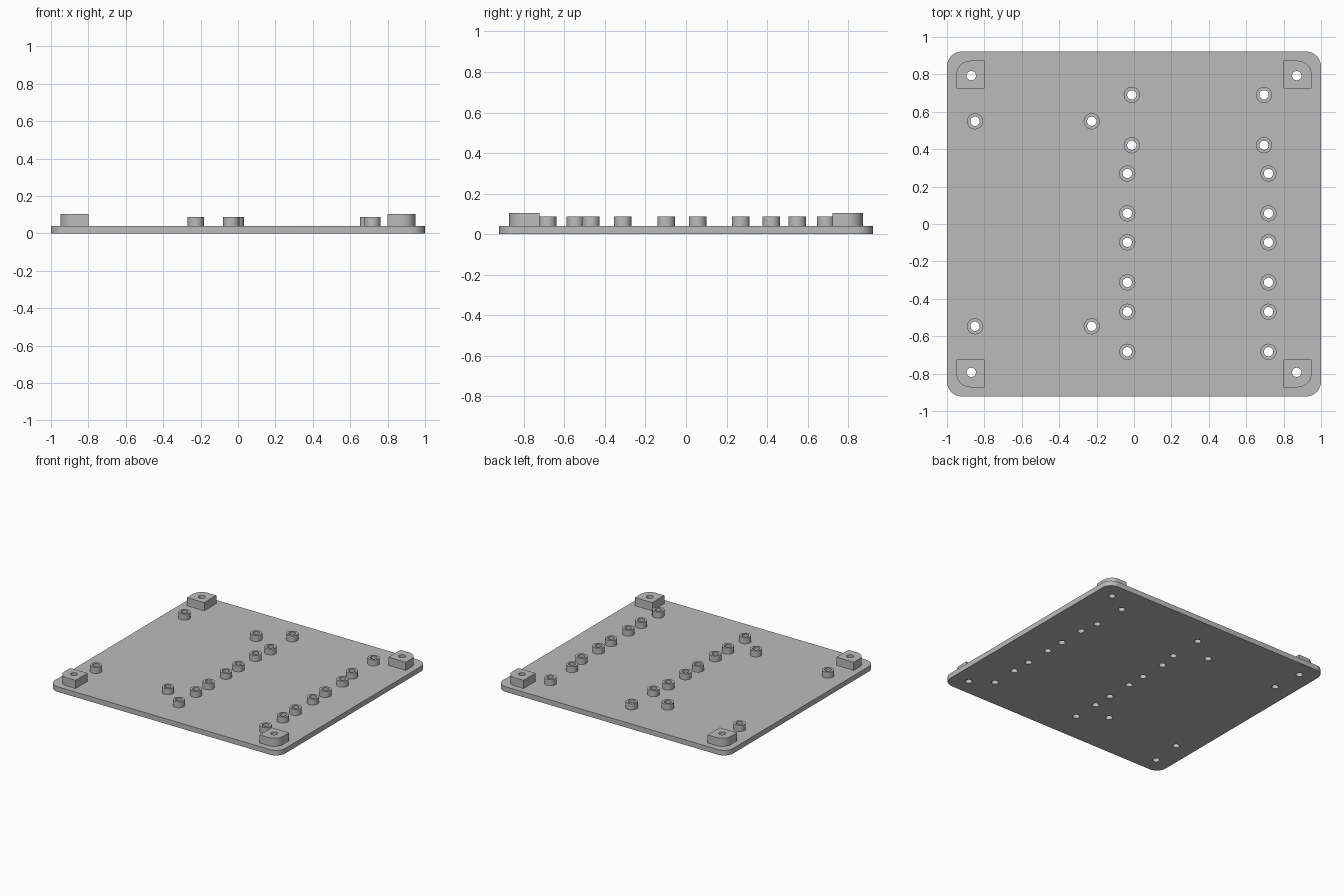
import bpy, bmesh
from math import cos, sin, pi
from mathutils import Vector

cube = bpy.data.objects.get("Cube")
if cube:
    bpy.data.objects.remove(cube, do_unlink=True)

grey = bpy.data.materials.new("plain grey")
grey.use_nodes = True
grey.diffuse_color = (0.5, 0.5, 0.5, 1)
grey.node_tree.nodes["Principled BSDF"].inputs["Base Color"].default_value = (0.5, 0.5, 0.5, 1)

PLATE_TOP, STANDOFF_TOP, BLOCK_TOP = 0.04, 0.087, 0.104
HOLE = 0.025


def circle(x, y, r, n=32):
    return [(x + r * cos(2 * pi * i / n), y + r * sin(2 * pi * i / n)) for i in range(n)]


def rounded_rect(x0, y0, x1, y1, radii, n=10):
    """Outline anticlockwise from the +x+y corner, one radius per corner."""
    corners = [(x1, y1, -1, -1), (x0, y1, 1, -1), (x0, y0, 1, 1), (x1, y0, -1, 1)]
    pts = []
    for k, ((cx, cy, dx, dy), r) in enumerate(zip(corners, radii)):
        if r == 0:
            pts.append((cx, cy))
            continue
        for i in range(n + 1):
            a = (k + i / n) * pi / 2
            pts.append((cx + dx * r + r * cos(a), cy + dy * r + r * sin(a)))
    return pts


def extrude_profile(name, loops, z0, z1):
    """Fill an outline with holes, then pull it up into a solid."""
    bm = bmesh.new()
    for loop in loops:
        verts = [bm.verts.new((x, y, z0)) for x, y in loop]
        for a, b in zip(verts, verts[1:] + verts[:1]):
            bm.edges.new((a, b))
    bmesh.ops.triangle_fill(bm, edges=bm.edges[:], use_beauty=True, normal=Vector((0, 0, 1)))
    top = bmesh.ops.extrude_face_region(bm, geom=bm.faces[:], use_keep_orig=True)
    bmesh.ops.translate(bm, vec=(0, 0, z1 - z0),
                        verts=[g for g in top["geom"] if isinstance(g, bmesh.types.BMVert)])
    bmesh.ops.recalc_face_normals(bm, faces=bm.faces[:])
    mesh = bpy.data.meshes.new(name)
    bm.to_mesh(mesh)
    bm.free()
    mesh.materials.append(grey)
    obj = bpy.data.objects.new(name, mesh)
    bpy.context.collection.objects.link(obj)
    bpy.ops.object.select_all(action="DESELECT")
    obj.select_set(True)
    bpy.context.view_layer.objects.active = obj
    bpy.ops.object.shade_smooth_by_angle(angle=pi / 6)


# Standoff positions: a left group of four, an upper group of four, two long rows
standoffs = [(x, y) for x in (-0.85, -0.226) for y in (0.549, -0.547)]
standoffs += [(x, y) for x in (-0.012, 0.695) for y in (0.69, 0.421)]
standoffs += [(x, y) for x in (-0.036, 0.719)
              for y in (0.27, 0.057, -0.098, -0.312, -0.469, -0.683)]
mounts = [(sx, sy) for sx in (1, -1) for sy in (1, -1)]

# Base plate, drilled through under every standoff and block
holes = [circle(x, y, HOLE) for x, y in standoffs]
holes += [circle(sx * 0.87, sy * 0.793, HOLE) for sx, sy in mounts]
plate = rounded_rect(-1, -0.922, 1, 0.922, [0.08] * 4)
extrude_profile("base_plate", [plate] + holes, 0, PLATE_TOP)

# Hollow round standoffs
for i, (x, y) in enumerate(standoffs):
    extrude_profile(f"standoff_{i + 1}", [circle(x, y, 0.043), circle(x, y, HOLE)],
                    PLATE_TOP, STANDOFF_TOP)

# Corner blocks, rounded only on the outer corner
order = [(1, 1), (-1, 1), (-1, -1), (1, -1)]
for sx, sy in mounts:
    xs = sorted((sx * 0.8, sx * 0.95))
    ys = sorted((sy * 0.724, sy * 0.873))
    radii = [0.075 if c == (sx, sy) else 0 for c in order]
    name = f"corner_block_{'back' if sy > 0 else 'front'}_{'left' if sx > 0 else 'right'}"
    extrude_profile(name, [rounded_rect(xs[0], ys[0], xs[1], ys[1], radii),
                           circle(sx * 0.87, sy * 0.793, HOLE)], PLATE_TOP, BLOCK_TOP)
